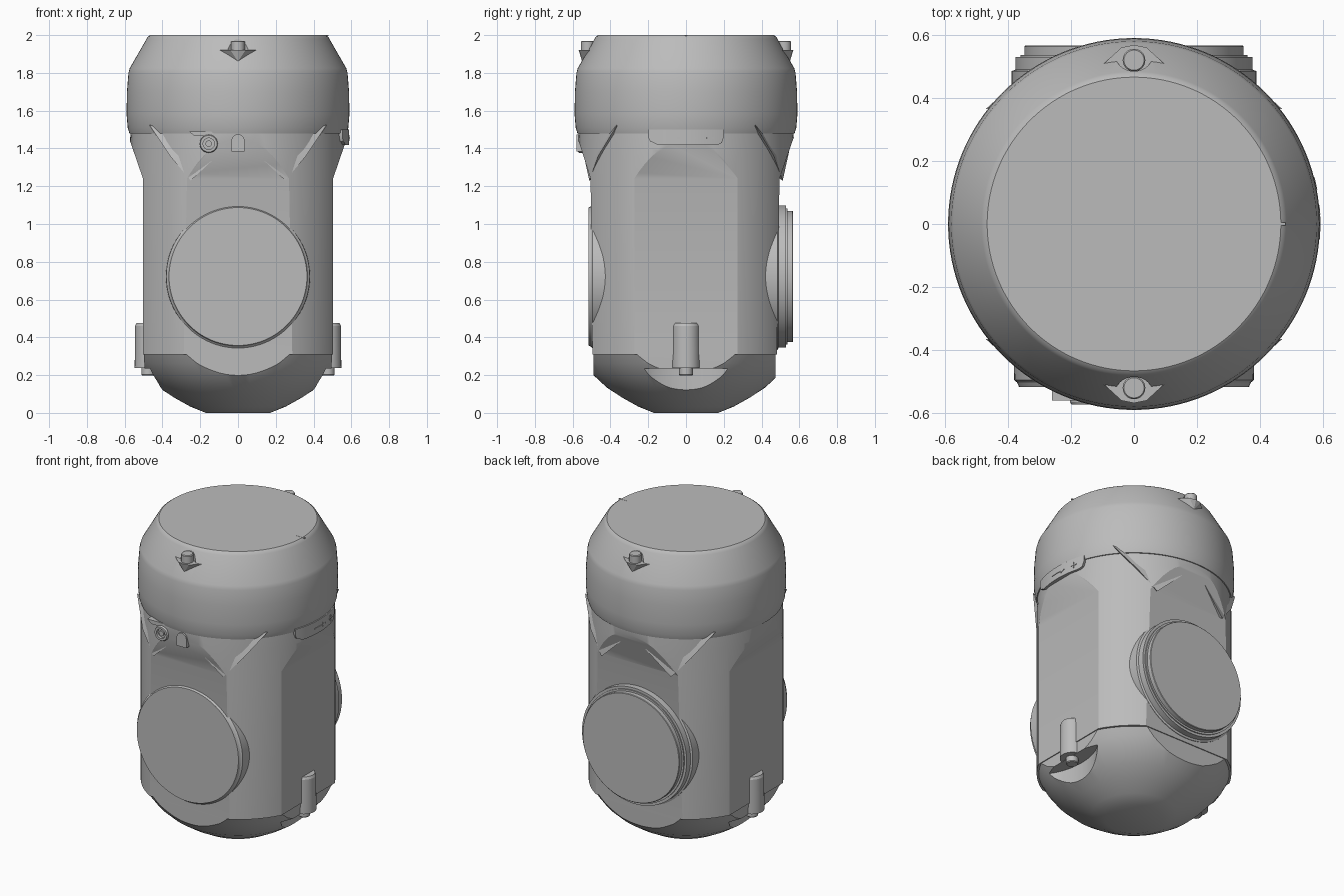
import bpy, bmesh, math
from math import sin, cos, pi
from mathutils import Matrix, Vector

cube = bpy.data.objects.get("Cube")
if cube:
    bpy.data.objects.remove(cube)

grey = bpy.data.materials.new("satin_grey")
grey.use_nodes = True
COLOUR = (0.5, 0.5, 0.5, 1)
grey.diffuse_color = COLOUR
grey.node_tree.nodes["Principled BSDF"].inputs["Base Color"].default_value = COLOUR


def finish(name, bm, angle=24):
    bmesh.ops.recalc_face_normals(bm, faces=bm.faces)
    me = bpy.data.meshes.new(name)
    bm.to_mesh(me)
    bm.free()
    me.materials.append(grey)
    me.shade_smooth()
    me.set_sharp_from_angle(angle=math.radians(angle))
    ob = bpy.data.objects.new(name, me)
    bpy.context.collection.objects.link(ob)
    return ob


def lathe(name, profile, matrix=Matrix(), n=96):
    """Closed solid turned about z from (radius, height) pairs."""
    bm = bmesh.new()
    rings = [[bm.verts.new((r * cos(2 * pi * i / n), r * sin(2 * pi * i / n), z))
              for i in range(n)] for r, z in profile]
    for a, b in zip(rings, rings[1:]):
        for i in range(n):
            j = (i + 1) % n
            bm.faces.new((a[i], a[j], b[j], b[i]))
    bm.faces.new(rings[0])
    bm.faces.new(rings[-1])
    bm.transform(matrix)
    return finish(name, bm)


def loft(name, sections):
    """Solid through rectangles given as (z, half_x, front, back)."""
    bm = bmesh.new()
    rings = [[bm.verts.new(p) for p in ((-x, -f, z), (x, -f, z), (x, b, z), (-x, b, z))]
             for z, x, f, b in sections]
    for a, b in zip(rings, rings[1:]):
        for i in range(4):
            j = (i + 1) % 4
            bm.faces.new((a[i], a[j], b[j], b[i]))
    bm.faces.new(rings[0])
    bm.faces.new(rings[-1])
    return finish(name, bm)


def hull(name, points):
    bm = bmesh.new()
    for p in points:
        bm.verts.new(p)
    bmesh.ops.convex_hull(bm, input=bm.verts)
    return finish(name, bm, 15)


def arc_band(name, r0, r1, outline, steps=24):
    """Curved plate on +x; outline gives (y, bottom, top) columns."""
    bm = bmesh.new()
    cols = []
    for y, lo, hi in outline:
        a = math.asin(y / r1)
        cols.append([bm.verts.new((r * cos(a), r * sin(a), z))
                     for r, z in ((r0, lo), (r1, lo), (r1, hi), (r0, hi))])
    for a, b in zip(cols, cols[1:]):
        for i in range(4):
            j = (i + 1) % 4
            bm.faces.new((a[i], a[j], b[j], b[i]))
    bm.faces.new(cols[0])
    bm.faces.new(cols[-1])
    return finish(name, bm)


def cut(ob, tool, operation):
    """Apply a boolean and remove its tool."""
    mod = ob.modifiers.new("cut", 'BOOLEAN')
    mod.object, mod.operation, mod.solver = tool, operation, 'EXACT'
    bpy.context.view_layer.update()
    me = bpy.data.meshes.new_from_object(ob.evaluated_get(bpy.context.evaluated_depsgraph_get()))
    ob.modifiers.clear()
    ob.data = me
    me.shade_smooth()
    me.set_sharp_from_angle(angle=math.radians(24))
    bpy.data.objects.remove(tool)


def at(x, y, z=0):
    return Matrix.Translation((x, y, z))


def facing(side, x=0, z=0):
    """Turn local z to point out of the front (-1) or back (+1)."""
    return at(x, 0, z) @ Matrix.Rotation(-side * pi / 2, 4, 'X')


# Housing: round barrel with four flats that slope out under the collar
body = lathe("body", [(0.573, 0.308), (0.573, 1.4), (0.568, 1.52)])
cut(body, loft("body_flats", [(0.25, 0.503, 0.495, 0.48), (1.24, 0.503, 0.505, 0.495),
                              (1.42, 0.565, 0.562, 0.557), (1.6, 0.63, 0.62, 0.62)]), 'INTERSECT')

# Domed bottom cover with screw pockets on both sides
cover = lathe("bottom_cover", [(0.17, 0), (0.25, 0.032), (0.34, 0.082), (0.42, 0.135),
                               (0.49, 0.2), (0.535, 0.262), (0.562, 0.312)])
cut(cover, loft("cover_flats", [(-0.1, 0.49, 0.485, 0.468), (0.306, 0.497, 0.49, 0.475),
                                (0.4, 0.497, 0.49, 0.475)]), 'INTERSECT')
for s in (-1, 1):
    pocket = lathe("pocket", [(0.2, -0.1), (0.2, 0.235)],
                   at(s * 0.6, 0) @ Matrix.Diagonal((1, 1.5, 1, 1)), 48)
    cut(cover, pocket, 'DIFFERENCE')

# Collar with tapered top
collar = lathe("collar", [(0.55, 1.475), (0.575, 1.48), (0.584, 1.51), (0.59, 1.58),
                          (0.588, 1.7), (0.58, 1.8), (0.573, 1.825), (0.484, 1.98),
                          (0.477, 1.992), (0.466, 2.0)], n=128)
for s in (-1, 1):
    cut(collar, lathe("pocket", [(0.065, 1.918), (0.065, 2.1)], at(0, s * 0.55), 32), 'DIFFERENCE')
    # Eye-shaped shelf and screw
    hull("collar_shelf", [(x, s * y, z) for x, y, z in (
        (-0.1, 0.505, 1.92), (0.1, 0.505, 1.92), (-0.04, 0.56, 1.92), (0.04, 0.56, 1.92),
        (0, 0.568, 1.92), (0, 0.49, 1.92), (0, 0.55, 1.86), (0, 0.49, 1.86))])
    lathe("collar_screw", [(0.036, 1.9), (0.036, 1.965), (0.032, 1.97)], at(0, s * 0.52), 24)

# Index mark on the top face
loft("index_mark", [(1.995, 0.03, 0.005, 0.005), (2.001, 0.03, 0.005, 0.005)]).location.x = 0.45

# Curved tab hanging below the collar
arc_band("indicator_tab", 0.54, 0.588,
         [(-0.2, 1.46, 1.5), (-0.19, 1.437, 1.5), (-0.17, 1.43, 1.5)]
         + [(-0.15 + 0.03 * i, 1.418, 1.5) for i in range(11)]
         + [(0.17, 1.42, 1.5), (0.19, 1.43, 1.5), (0.2, 1.46, 1.5)])

# Raised arrow and cross marks on the tab
arc_band("arrow_shaft", 0.58, 0.592, [(-0.05, 1.453, 1.459), (0, 1.453, 1.459), (0.05, 1.453, 1.459)])
arc_band("arrow_head", 0.58, 0.592, [(0.03, 1.44, 1.472), (0.06, 1.455, 1.457)])
arc_band("cross_bar", 0.58, 0.592, [(0.11, 1.453, 1.459), (0.15, 1.453, 1.459)])
arc_band("cross_post", 0.58, 0.592, [(0.127, 1.437, 1.475), (0.133, 1.437, 1.475)])

# Front and back ports
lathe("front_port", [(0.385, 0.3), (0.38, 0.495), (0.371, 0.503), (0.365, 0.517)],
      facing(-1, 0, 0.722))
lathe("back_port", [(0.388, 0.3), (0.388, 0.485), (0.376, 0.49), (0.376, 0.53),
                    (0.36, 0.53), (0.36, 0.537), (0.348, 0.537), (0.348, 0.563),
                    (0.345, 0.566)], facing(1, 0, 0.722))

# Slanted gussets between barrel and collar
for side in (-1, 1):
    for s in (-1, 1):
        hull("gusset", [(s * x, side * y, z) for x, y, z in (
            (0.47, 0.365, 1.525), (0.25, 0.512, 1.23), (0.09, 0.545, 1.38),
            (0.36, 0.465, 1.36), (0.3, 0.4, 1.48), (0.2, 0.4, 1.3))])

# Side posts with screws
for s in (-1, 1):
    post = lathe("side_post", [(0.075, 0.237), (0.073, 0.46), (0.066, 0.475)],
                 at(s * 0.472, 0), 32)
    lathe("post_screw", [(0.032, 0.197), (0.036, 0.202), (0.036, 0.3)], at(s * 0.475, 0), 24)

# Small round connector with recessed pin on the front
lathe("connector", [(0.048, 0.45), (0.048, 0.565), (0.044, 0.572), (0.03, 0.572),
                    (0.03, 0.555), (0.017, 0.555), (0.017, 0.568)], facing(-1, -0.155, 1.425), 32)
hull("connector_lip", [(x, y, z) for y in (-0.5, -0.56) for x, z in (
    (-0.26, 1.49), (-0.23, 1.465), (-0.12, 1.465), (-0.085, 1.49))])

# Arched key beside the connector
hull("arched_key", [(x, y, z) for y in (-0.5, -0.58) for x, z in
     [(-0.035, 1.385), (0.035, 1.385)]
     + [(0.035 * cos(pi * i / 10), 1.44 + 0.035 * sin(pi * i / 10)) for i in range(11)]])
